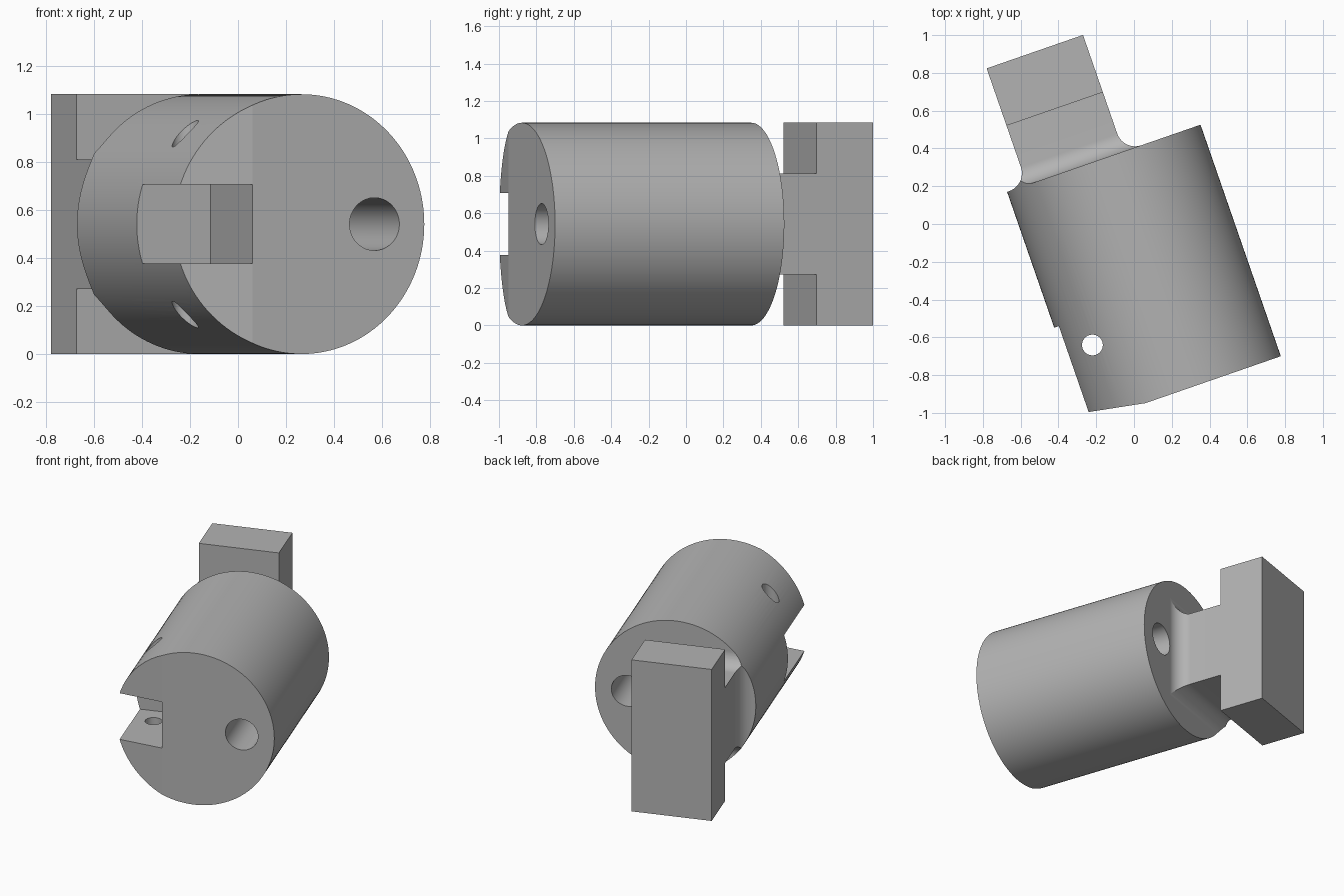
import bpy, bmesh, math
from mathutils import Vector

cube = bpy.data.objects.get("Cube")
if cube:
    bpy.data.objects.remove(cube, do_unlink=True)

# Local frame: x across, y along the barrel, z up from the barrel's centre line
R = 0.542
CX = -0.037
FRONT, BACK = -0.916, 0.381
TURN = math.atan2(0.425, 1.225)

steel = bpy.data.materials.new("plain grey")
steel.use_nodes = True
grey = (0.45, 0.45, 0.45, 1)
steel.diffuse_color = grey
steel.node_tree.nodes["Principled BSDF"].inputs["Base Color"].default_value = grey


def loft(name, rings):
    """Closed solid through a list of rings with equal point counts."""
    bm = bmesh.new()
    loops = [[bm.verts.new(p) for p in ring] for ring in rings]
    n = len(loops[0])
    for a, b in zip(loops, loops[1:]):
        for i in range(n):
            j = (i + 1) % n
            bm.faces.new((a[i], a[j], b[j], b[i]))
    bm.faces.new(loops[0])
    bm.faces.new(loops[-1])
    bmesh.ops.recalc_face_normals(bm, faces=bm.faces)
    mesh = bpy.data.meshes.new(name)
    bm.to_mesh(mesh)
    bm.free()
    obj = bpy.data.objects.new(name, mesh)
    bpy.context.collection.objects.link(obj)
    mesh.materials.append(steel)
    return obj


def rect(x0, x1, y, h):
    return [(x0, y, -h), (x1, y, -h), (x1, y, h), (x0, y, h)]


def box(name, x0, x1, y0, y1, h):
    return loft(name, [rect(x0, x1, y0, h), rect(x0, x1, y1, h)])


def rod(name, centre, radius, start, end, axis="y", n=128):
    """Cylinder along y (centre = x, z) or along z (centre = x, y)."""
    def ring(t):
        pts = []
        for i in range(n):
            a = math.tau * i / n
            p, q = centre[0] + radius * math.cos(a), centre[1] + radius * math.sin(a)
            pts.append((p, t, q) if axis == "y" else (p, q, t))
        return pts
    return loft(name, [ring(start), ring(end)])


def combine(obj, tool, operation):
    mod = obj.modifiers.new("cut", "BOOLEAN")
    mod.operation = operation
    mod.solver = "EXACT"
    mod.object = tool
    bpy.context.view_layer.objects.active = obj
    bpy.ops.object.modifier_apply(modifier=mod.name)
    bpy.data.objects.remove(tool, do_unlink=True)


# Barrel with lengthwise bore, side slot, cross pin hole and sloped front edge
barrel = rod("barrel", (CX, 0), R, FRONT, BACK)
slope = [(-0.253, FRONT), (-0.613, FRONT + 0.065), (-0.613, FRONT - 0.1), (-0.253, FRONT - 0.1)]
wedge = loft("wedge_cutter", [[(x, y, z) for x, y in slope] for z in (-0.7, 0.7)])
for cutter in (
    wedge,
    rod("bore_cutter", (0.285, 0), 0.11, -1.2, 0.6, n=64),
    box("slot_cutter", -0.8, -0.253, -1.2, -0.38, 0.165),
    rod("pin_cutter", (-0.418, -0.533), 0.055, -0.7, 0.7, "z", 48),
):
    combine(barrel, cutter, "DIFFERENCE")

# Neck flaring into the back of the barrel, trimmed to the barrel's outline
X0, X1, HALF, FILLET = -0.467, 0.073, 0.27, 0.1
HEAD = 0.713
rings = []
for i in range(17):
    a = math.pi / 2 * i / 16
    grow = FILLET * (1 - math.sin(a))
    y = BACK + FILLET * (1 - math.cos(a))
    rings.append(rect(X0 - grow, X1 + grow, y, HALF + grow))
rings.append(rect(X0, X1, HEAD, HALF))
neck = loft("neck", rings)
combine(neck, rod("neck_trim", (CX, 0), R, 0, 1.2), "INTERSECT")

# Tall end block
block = box("end_block", X0, X1, HEAD, 1.034, R)

for obj in (barrel, neck, block):
    obj.rotation_euler.z = TURN
    obj.location = Vector((0, 0, R))
    bpy.ops.object.select_all(action="DESELECT")
    obj.select_set(True)
    bpy.context.view_layer.objects.active = obj
    bpy.ops.object.shade_smooth_by_angle(angle=math.radians(8))
